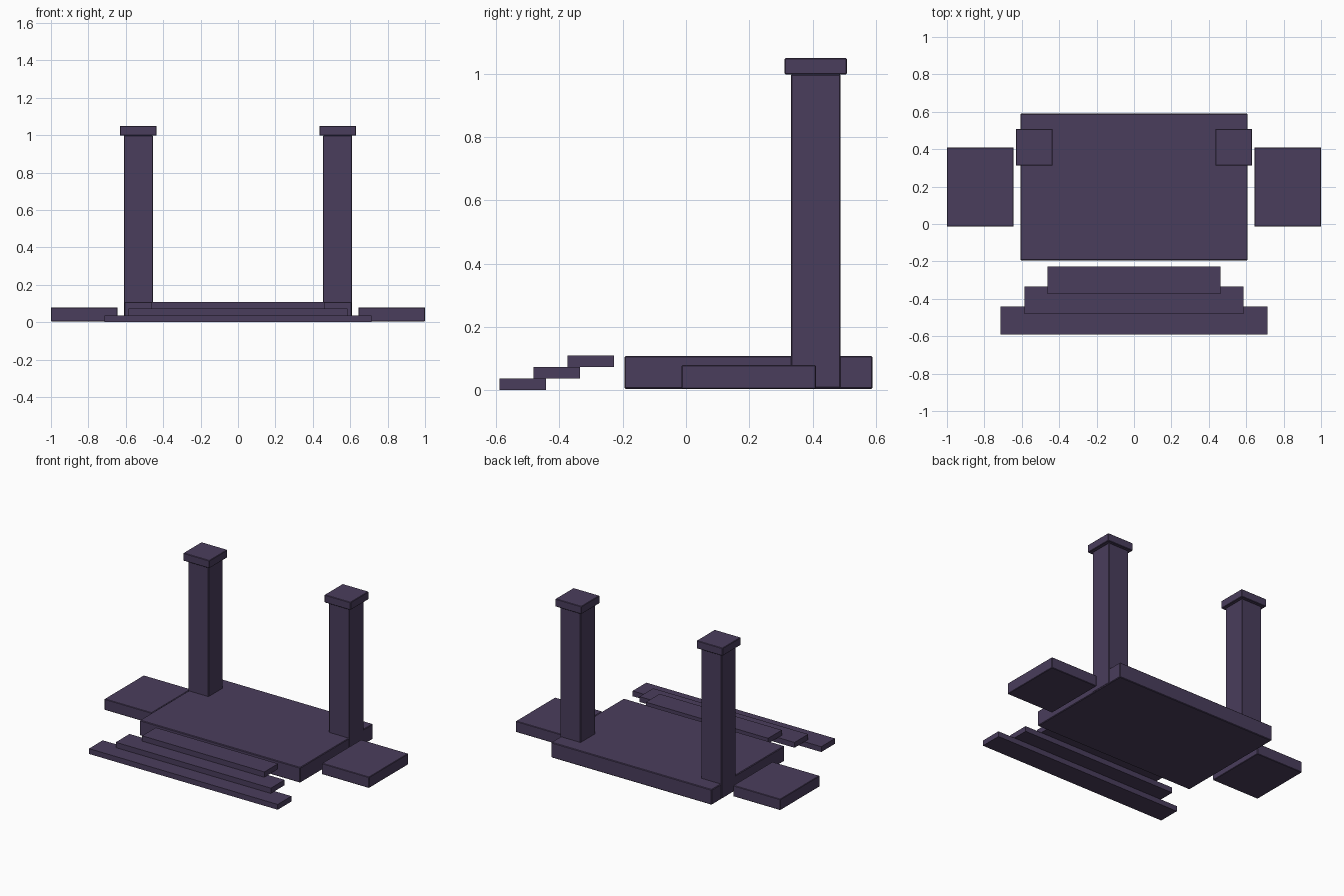
import bpy
from mathutils import Vector

cube = bpy.data.objects.get("Cube")
if cube:
    bpy.data.objects.remove(cube, do_unlink=True)

stone = bpy.data.materials.new("dark_violet_stone")
stone.use_nodes = True
colour = (0.068, 0.047, 0.107, 1)
stone.diffuse_color = colour
stone.node_tree.nodes["Principled BSDF"].inputs["Base Color"].default_value = colour


def block(name, low, high, bevel=0.0):
    """Box between two opposite corners, with optional chamfered edges."""
    low, high = Vector(low), Vector(high)
    bpy.ops.mesh.primitive_cube_add(size=1)
    ob = bpy.context.object
    ob.name = name
    for v in ob.data.vertices:
        v.co = (low + high) / 2 + v.co * (high - low)
    ob.data.materials.append(stone)
    if bevel:
        mod = ob.modifiers.new("soft_edges", "BEVEL")
        mod.width = bevel
        mod.segments = 1
    return ob


def pair(name, low, high, bevel):
    """Left block and its mirrored twin on the right."""
    block("left_" + name, low, high, bevel)
    block("right_" + name, (-high[0], low[1], low[2]), (-low[0], high[1], high[2]), bevel)


# Main platform
block("platform", (-0.607, -0.195, 0.004), (0.607, 0.59, 0.108), 0.004)

# Side slabs, pillars and their caps
pair("side_slab", (0.643, -0.014, 0.004), (1, 0.41, 0.079), 0.003)
pair("pillar", (0.455, 0.332, 0.007), (0.61, 0.488, 0.998), 0.003)
pair("pillar_cap", (0.435, 0.312, 0.997), (0.632, 0.508, 1.05), 0.003)

# Front steps, lowest first
rise = 0.0363
for i, half_width in enumerate((0.713, 0.586, 0.462)):
    front = -0.59 + 0.1075 * i
    block(f"step_{i + 1}", (-half_width, front, rise * i),
          (half_width, front + 0.148, rise * (i + 1)))
